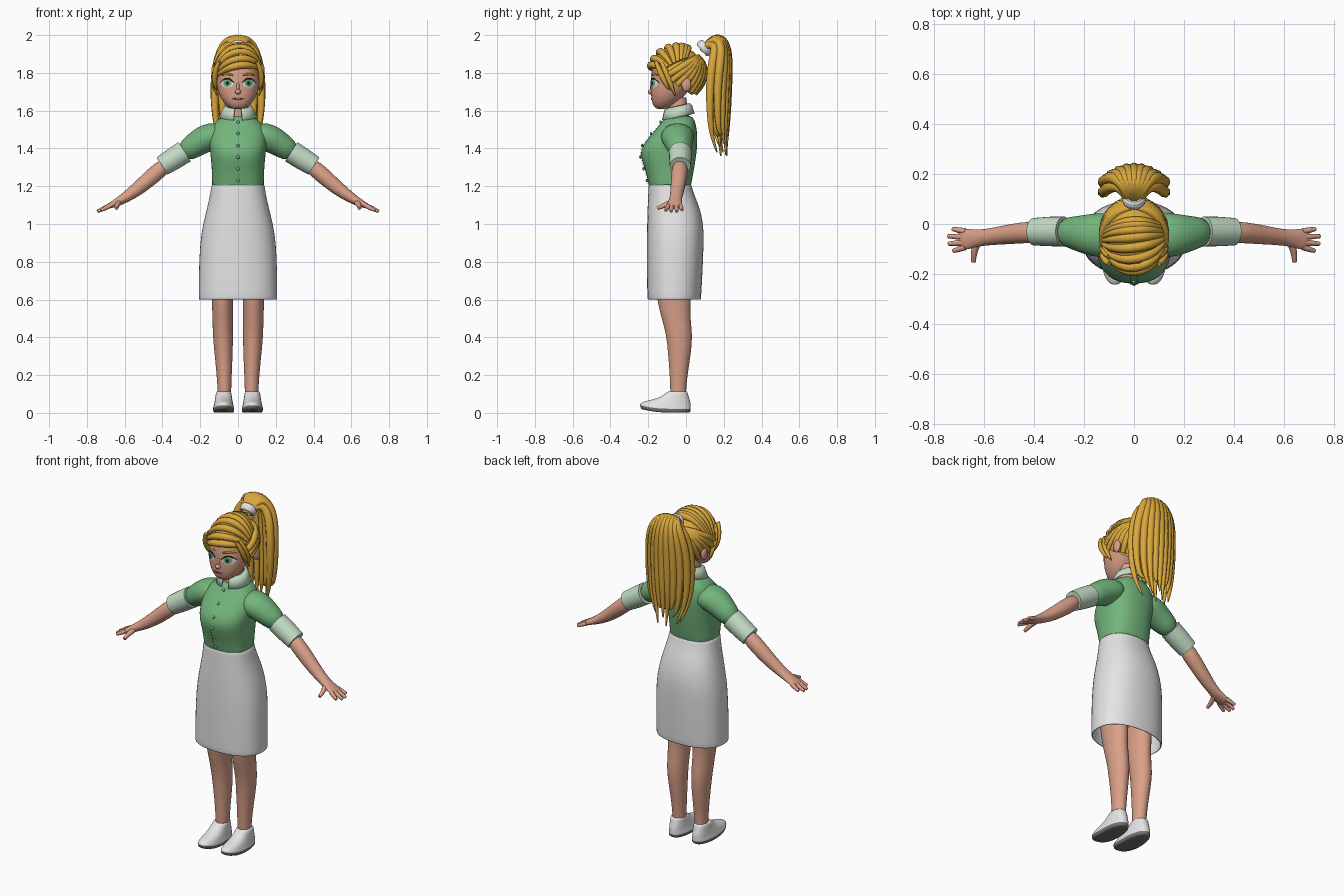
import bpy, bmesh, math
from mathutils import Vector

if "Cube" in bpy.data.objects:
    bpy.data.objects.remove(bpy.data.objects["Cube"])


def material(name, *rgb):
    m = bpy.data.materials.new(name)
    m.use_nodes = True
    m.diffuse_color = (*rgb, 1)
    for node in m.node_tree.nodes:
        if node.type == "BSDF_PRINCIPLED":
            node.inputs["Base Color"].default_value = (*rgb, 1)
    return m


skin = material("skin", .70, .35, .25)
blond = material("blond", .70, .39, .045)
green = material("blouse_green", .17, .46, .20)
trim = material("pale_green", .55, .72, .56)
white = material("white", .78, .78, .78)
grey = material("sole_grey", .17, .17, .17)
iris_green = material("iris_green", .13, .42, .20)
dark = material("dark", .02, .015, .015)
lip = material("lip", .45, .17, .14)
SIDES = (("left", 1), ("right", -1))


def mesh_object(name, verts, faces, *mats, sub=0, thick=0):
    bm = bmesh.new()
    vs = [bm.verts.new(v) for v in verts]
    for f in faces:
        bm.faces.new([vs[i] for i in f])
    bmesh.ops.recalc_face_normals(bm, faces=bm.faces[:])
    me = bpy.data.meshes.new(name)
    bm.to_mesh(me)
    bm.free()
    for m in mats:
        me.materials.append(m)
    for p in me.polygons:
        p.use_smooth = True
    me.set_sharp_from_angle(angle=math.radians(50))
    ob = bpy.data.objects.new(name, me)
    bpy.context.collection.objects.link(ob)
    if thick:
        mod = ob.modifiers.new("Thickness", "SOLIDIFY")
        mod.thickness, mod.offset = thick, -1
    if sub:
        mod = ob.modifiers.new("Smooth", "SUBSURF")
        mod.levels = mod.render_levels = sub
    return ob


def loft(name, rings, *mats, caps=True, closed=True, **kw):
    n = len(rings[0])
    faces = [(r * n + i, r * n + (i + 1) % n, (r + 1) * n + (i + 1) % n, (r + 1) * n + i)
             for r in range(len(rings) - 1) for i in range(n if closed else n - 1)]
    if caps:
        faces += [tuple(range(n)), tuple(range((len(rings) - 1) * n, len(rings) * n))]
    return mesh_object(name, [v for ring in rings for v in ring], faces, *mats, **kw)


def stack(name, rows, *mats, e=2.2, n=24, **kw):
    """Level rings: height, front y, back y, half width, centre x."""
    def power(c):
        return math.copysign(abs(c) ** (2 / e), c)
    rings = []
    for z, front, back, half, xc in rows:
        angles = [math.tau * i / n for i in range(n)]
        rings.append([(xc + half * power(math.cos(a)),
                       (front + back) / 2 + (back - front) / 2 * power(math.sin(a)), z) for a in angles])
    return loft(name, rings, *mats, **kw)


def limb(name, side, pts, mat, n=18, **kw):
    """Rings square to a path: x, y, z, radius in y, radius across."""
    c = [Vector((p[0] * side, p[1], p[2])) for p in pts]
    rings = []
    for i, p in enumerate(pts):
        t = (c[min(i + 1, len(c) - 1)] - c[max(i - 1, 0)]).normalized()
        v = (Vector((0, 1, 0)) - t * t.y).normalized()
        w = t.cross(v)
        rings.append([c[i] + v * p[3] * math.cos(math.tau * k / n) + w * p[4] * math.sin(math.tau * k / n)
                      for k in range(n)])
    return loft(name, rings, mat, **kw)


def strands(name, paths, mat, depth, tip=.25, root=.5):
    """Tapered round strands, thickest a little before the middle."""
    cu = bpy.data.curves.new(name, "CURVE")
    cu.dimensions = "3D"
    cu.bevel_depth, cu.bevel_resolution, cu.resolution_u = depth, 2, 5
    cu.use_fill_caps = True
    for path in paths:
        sp = cu.splines.new("NURBS")
        sp.points.add(len(path) - 1)
        sp.order_u = min(4, len(path))
        sp.use_endpoint_u = True
        for i, (pt, p) in enumerate(zip(sp.points, path)):
            t = i / (len(path) - 1)
            pt.co = (*p, 1)
            pt.radius = min(1, root + 3 * t * (1 - root), tip + 2.6 * (1 - t) * (1 - tip))
    cu.materials.append(mat)
    ob = bpy.data.objects.new(name, cu)
    bpy.context.collection.objects.link(ob)
    return ob


def surface(ob, x, z, lift):
    """Point on the front of an object."""
    ev = ob.evaluated_get(bpy.context.evaluated_depsgraph_get())
    hit, loc, _, _ = ev.ray_cast(Vector((x, -1, z)), Vector((0, 1, 0)))
    return Vector((x, (loc.y if hit else -.15) - lift, z))


def plate(name, ob, x, z, rx, rz, lift, mat, n=20):
    rings = [[surface(ob, x + rx * k * math.cos(math.tau * i / n), z + rz * k * math.sin(math.tau * i / n), lift)
              for i in range(n)] for k in (1, .7, .4, .1)]
    faces = [(r * n + i, r * n + (i + 1) % n, (r + 1) * n + (i + 1) % n, (r + 1) * n + i)
             for r in range(3) for i in range(n)] + [tuple(range(3 * n, 4 * n))]
    return mesh_object(name, [v for r in rings for v in r], faces, mat)


def ball(name, loc, scale, mat):
    rings = [[(loc[0] + scale[0] * math.sin(a) * math.cos(math.tau * i / 14),
               loc[1] + scale[1] * math.sin(a) * math.sin(math.tau * i / 14),
               loc[2] + scale[2] * math.cos(a)) for i in range(14)]
             for a in [math.pi * (k + .15) / 9.3 for k in range(10)]]
    return loft(name, rings, mat)


# Head and neck
head = stack("head", [(1.608, -.155, -.11, .028, 0), (1.622, -.172, -.07, .055, 0), (1.65, -.182, -.03, .082, 0),
                      (1.69, -.187, 0, .103, 0), (1.74, -.186, .04, .115, 0), (1.80, -.186, .06, .118, 0),
                      (1.86, -.172, .06, .106, 0), (1.91, -.125, .03, .075, 0), (1.935, -.08, 0, .03, 0)], skin, sub=1)
stack("neck", [(1.52, -.1, .02, .055, 0), (1.58, -.1, .015, .052, 0), (1.67, -.1, 0, .05, 0)], skin)
ball("nose", (0, -.187, 1.700), (.015, .016, .014), skin)
ball("nose_bridge", (0, -.178, 1.725), (.010, .013, .032), skin)

# Blouse, placket, buttons and collar
blouse = stack("blouse", [(1.17, -.19, .02, .135, 0), (1.20, -.196, .026, .138, 0), (1.25, -.207, .036, .138, 0),
                          (1.31, -.225, .047, .141, 0), (1.37, -.246, .056, .147, 0), (1.42, -.23, .061, .153, 0),
                          (1.47, -.187, .061, .155, 0), (1.52, -.146, .055, .14, 0), (1.552, -.12, .045, .105, 0),
                          (1.577, -.108, .03, .072, 0)], green, e=2.4, sub=1)
bpy.context.view_layer.update()
heights = [1.21 + .02 * i for i in range(18)]
loft("placket", [[surface(blouse, x, z, .005) for x in (-.017, 0, .017)] for z in heights], green,
     caps=False, closed=False)
for i in range(6):
    p = surface(blouse, 0, 1.23 + .062 * i, .006)
    ball(f"button_{i + 1}", p, (.009, .006, .009), green)
collar = []
for rx, ry, low, high in ((.06, .062, 1.612, 1.64), (.078, .074, 1.605, 1.63), (.1, .088, 1.55, 1.585)):
    angles = [math.radians(14 + 332 * i / 32) for i in range(33)]
    collar.append([(rx * math.sin(a), -.042 - ry * math.cos(a), low + (high - low) * (1 - math.cos(a)) / 2)
                   for a in angles])
loft("collar", collar, trim, caps=False, closed=False, thick=.008)

# Skirt, open at the hem
stack("skirt", [(.60, -.205, .08, .21, 0), (.61, -.206, .081, .21, 0), (.75, -.208, .089, .209, 0),
                (.90, -.208, .095, .203, 0), (1.0, -.207, .095, .187, 0), (1.1, -.204, .07, .161, 0),
                (1.17, -.2, .037, .146, 0), (1.21, -.2, .031, .142, 0)], white, e=2.3, caps=False, thick=.008, sub=1)

for label, s in SIDES:
    # Sleeve, cuff and arm
    limb(label + "_sleeve", s, [(.07, -.045, 1.475, .085, .06), (.14, -.045, 1.465, .092, .076),
                                (.19, -.042, 1.444, .082, .074), (.24, -.035, 1.41, .067, .064),
                                (.295, -.03, 1.373, .056, .056)], green, sub=1)
    limb(label + "_cuff", s, [(.282, -.03, 1.383, .060, .060), (.34, -.03, 1.346, .059, .059),
                              (.402, -.031, 1.307, .055, .054)], trim, n=28)
    limb(label + "_forearm", s, [(.37, -.031, 1.325, .045, .045), (.45, -.035, 1.256, .043, .044),
                                 (.53, -.045, 1.186, .038, .038), (.60, -.054, 1.137, .032, .028),
                                 (.64, -.058, 1.115, .037, .022), (.675, -.061, 1.098, .043, .015),
                                 (.70, -.063, 1.088, .040, .011)], skin, sub=1)
    fingers = [[(s * .675, y, 1.098), (s * (x + .67) / 2, (y + end) / 2, 1.086), (s * x, end, z)]
               for y, end, x, z in ((-.03, -.02, .728, 1.074), (-.052, -.049, .745, 1.066),
                                    (-.074, -.079, .743, 1.066), (-.092, -.108, .725, 1.072))]
    strands(label + "_fingers", fingers, skin, .0125, tip=.65, root=1)
    strands(label + "_thumb", [[(s * .625, -.07, 1.118), (s * .645, -.11, 1.10), (s * .643, -.152, 1.083)]],
            skin, .015, tip=.6, root=1)

    # Leg
    stack(label + "_leg", [(z, f, b, h, s * x) for z, f, b, h, x in
                           ((1.0, -.17, .04, .07, .085), (.75, -.17, .035, .064, .083), (.6, -.156, .025, .057, .082),
                            (.5, -.129, .022, .054, .081), (.41, -.104, .036, .054, .080), (.31, -.095, .026, .048, .076),
                            (.2, -.086, .008, .040, .073), (.12, -.084, 0, .036, .072), (.04, -.08, 0, .035, .072))],
          skin, e=2, sub=1)

    # Shoe: sole faces by height, then the toe is lifted
    shoe = stack(label + "_shoe", [(z, f, b, h, s * .076) for z, f, b, h in
                                   ((0, -.232, .018, .05), (.004, -.24, .024, .055), (.024, -.246, .027, .057),
                                    (.03, -.243, .026, .055), (.045, -.228, .026, .051), (.062, -.185, .023, .048),
                                    (.082, -.135, .016, .044), (.11, -.1, .008, .041), (.115, -.095, .004, .037))],
                 white, grey, e=2.3, sub=1)
    for p in shoe.data.polygons:
        p.material_index = int(p.center.z < .026)
    for v in shoe.data.vertices:
        v.co.z += .018 * (max(0, -v.co.y - .1) / .14) ** 2

    # Eye, lashes, brow and ear
    plate(label + "_eye", head, s * .058, 1.745, .034, .023, .003, white)
    plate(label + "_iris", head, s * .056, 1.746, .021, .0205, .005, iris_green)
    plate(label + "_pupil", head, s * .056, 1.746, .009, .010, .007, dark)
    arc = [-1 + i / 3 for i in range(7)]
    strands(label + "_lashes", [[surface(head, s * (.058 + .037 * k), 1.747 + .024 * (1 - k * k), .003) for k in arc]],
            dark, .004)
    strands(label + "_brow", [[surface(head, s * (.06 + .036 * k), 1.786 + .008 * (1 - k * k), .002) for k in arc]],
            blond, .006)
    ball(label + "_ear", (s * .122, .002, 1.738), (.014, .026, .037), skin)

plate("mouth", head, 0, 1.662, .034, .008, .003, lip)
strands("mouth_line", [[surface(head, .035 * k, 1.661 + .004 * k * k, .003) for k in arc]], dark, .0018)

# Hair cap, cut along a sloping hairline
MID, RADII = Vector((0, -.05, 1.80)), Vector((.125, .145, .145))
cap = ball("hair_cap", MID, RADII, blond)
bm = bmesh.new()
bm.from_mesh(cap.data)
bmesh.ops.subdivide_edges(bm, edges=bm.edges[:], cuts=1, use_grid_fill=True)
bmesh.ops.bisect_plane(bm, geom=bm.verts[:] + bm.edges[:] + bm.faces[:], plane_co=(0, -.05, 1.735),
                       plane_no=(0, .65, 1), clear_inner=True)
bm.to_mesh(cap.data)
bm.free()


def over_head(a, via, b, steps=8):
    """Arc laid on the hair cap."""
    a, via, b = Vector(a), Vector(via), Vector(b)
    path = []
    for i in range(steps + 1):
        t = i / steps
        p = a * (1 - t) ** 2 + via * 2 * t * (1 - t) + b * t * t - MID
        d = Vector([p[k] / RADII[k] for k in range(3)]).normalized()
        path.append(MID + Vector([d[k] * RADII[k] for k in range(3)]))
    return path


# Swept fringe
strands("fringe_locks", [over_head((.125, -.115 + .018 * k, 1.825 + .01 * k), (.02, -.25 + .05 * k, 1.875 + .04 * k),
                                   (-.135, -.135 + .017 * k, 1.785 + .01 * k)) for k in range(8)], blond, .020, tip=.45)

# Locks drawn back from the hairline to the tie
back = []
for k in range(17):
    a = math.radians(62 + 236 * k / 16)
    x, y = .125 * math.sin(a), -.05 - .14 * math.cos(a)
    z = 1.70 - .65 * y
    back.append(over_head((x, y, z), (x * 1.1, (y + .09) / 2 + .05, 1.86), (x * .12, .085, 1.905)))
strands("back_locks", back, blond, .021, tip=.5, root=.7)
strands("side_locks", [[(s * .1, -.13 + d, 1.86), (s * .132, -.105 + d, 1.80), (s * .128, -.08 + d, 1.74),
                        (s * .112, -.058 + d, 1.68 + abs(d))] for _, s in SIDES for d in (0, -.03)], blond, .018, tip=.15)

# Ponytail, a crescent of long locks
tail = []
for count, inset in ((9, 0), (7, .04)):
    for k in range(count):
        u = -1 + 2 * k / (count - 1)
        q = u * u
        end = 1.36 + .05 * (k % 3) + .02 * q
        tail.append([(.018 * u, .085, 1.915), (.03 * u, .125 - inset * .3, 1.975 - inset * .5),
                     (.06 * u, .185 - inset * .6, 2.0 - inset * .8 - .02 * q),
                     (.105 * u, .225 - .04 * q - inset, 1.92 - .03 * q),
                     (.125 * u, .222 - .055 * q - inset, 1.76), (.125 * u, .22 - .055 * q - inset, 1.58),
                     (.105 * u, .215 - .04 * q - inset, 1.46), (.075 * u, .216 - .02 * q - inset * .8, end)])
strands("ponytail", tail, blond, .024, tip=.15, root=.6)

# Hair tie
bpy.ops.mesh.primitive_torus_add(location=(0, .098, 1.932), rotation=(math.radians(-48), 0, 0), major_radius=.034,
                                 minor_radius=.013, major_segments=28, minor_segments=10)
tie = bpy.context.object
tie.name = "hair_tie"
tie.scale = (1, 1, 1.7)
tie.data.materials.append(white)
bpy.ops.object.shade_smooth_by_angle()
